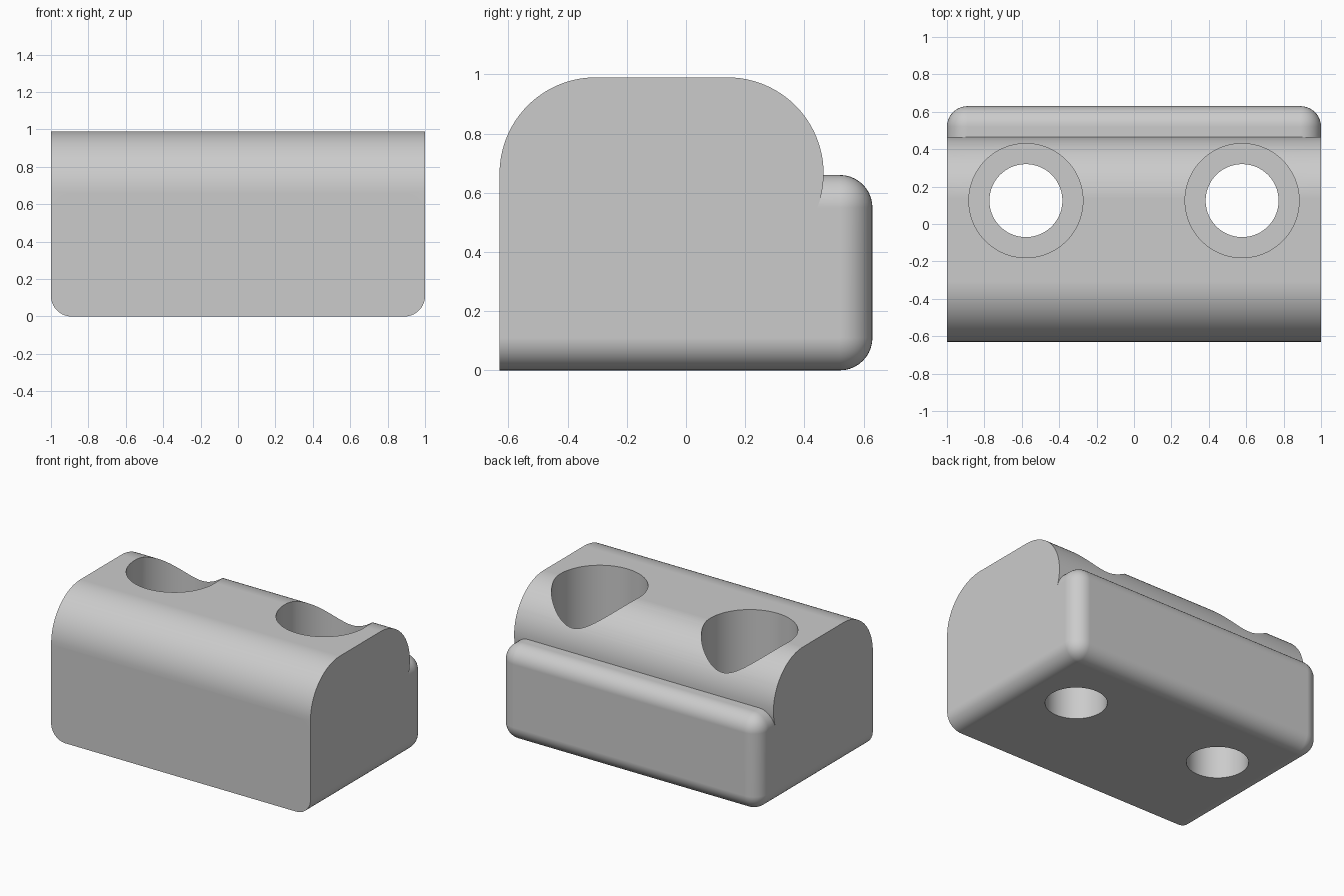
import bpy, bmesh, math

default = bpy.data.objects.get("Cube")
if default:
    bpy.data.objects.remove(default, do_unlink=True)

HALF_X, HALF_Y = 1.0, 0.63
BASE_TOP, EDGE_R = 0.66, 0.11
TOP, ARC_R, BODY_BACK = 0.99, 0.325, 0.465
HOLE_X, HOLE_Y, FLOOR = 0.578, 0.125, 0.33

grey = bpy.data.materials.new("light grey")
grey.use_nodes = True
colour = (0.6, 0.6, 0.6, 1)
grey.diffuse_color = colour
grey.node_tree.nodes["Principled BSDF"].inputs["Base Color"].default_value = colour


def add_object(name, bm):
    bmesh.ops.recalc_face_normals(bm, faces=bm.faces[:])
    mesh = bpy.data.meshes.new(name)
    bm.to_mesh(mesh)
    bm.free()
    mesh.materials.append(grey)
    obj = bpy.data.objects.new(name, mesh)
    bpy.context.collection.objects.link(obj)
    return obj


def extrude_along_x(name, profile):
    bm = bmesh.new()
    face = bm.faces.new([bm.verts.new((-HALF_X, y, z)) for y, z in profile])
    out = bmesh.ops.extrude_face_region(bm, geom=[face])
    moved = [v for v in out["geom"] if isinstance(v, bmesh.types.BMVert)]
    bmesh.ops.translate(bm, verts=moved, vec=(2 * HALF_X, 0, 0))
    return add_object(name, bm)


def cylinder(name, x, radius, z0, z1):
    bm = bmesh.new()
    bmesh.ops.create_cone(bm, cap_ends=True, segments=96, radius1=radius,
                          radius2=radius, depth=z1 - z0)
    bmesh.ops.translate(bm, verts=bm.verts[:], vec=(x, HOLE_Y, (z0 + z1) / 2))
    return add_object(name, bm)


def combine(target, other, operation):
    mod = target.modifiers.new("combine", "BOOLEAN")
    mod.operation = operation
    mod.solver = "EXACT"
    mod.object = other
    bpy.context.view_layer.objects.active = target
    bpy.ops.object.modifier_apply(modifier=mod.name)
    bpy.data.objects.remove(other, do_unlink=True)


# Base block: every edge rounded except those around the front face
bm = bmesh.new()
bmesh.ops.create_cube(bm, size=1)
for v in bm.verts:
    v.co = (v.co.x * 2 * HALF_X, v.co.y * 2 * HALF_Y, (v.co.z + 0.5) * BASE_TOP)
rounded = [e for e in bm.edges if any(v.co.y > 0 for v in e.verts)]
bmesh.ops.bevel(bm, geom=rounded, offset=EDGE_R, offset_type="OFFSET",
                segments=10, profile=0.5, affect="EDGES")
block = add_object("clamp_block", bm)

# Domed upper body: its back arc curls under into the base
arc_z = TOP - ARC_R
front_y, back_y = -HALF_Y + ARC_R, BODY_BACK - ARC_R
profile = [(-HALF_Y, 0.4)]
for i in range(25):
    a = math.radians(180 - 90 * i / 24)
    profile.append((front_y + ARC_R * math.cos(a), arc_z + ARC_R * math.sin(a)))
for i in range(33):
    a = math.radians(90 - 120 * i / 32)
    profile.append((back_y + ARC_R * math.cos(a), arc_z + ARC_R * math.sin(a)))
profile.append((profile[-1][0], 0.4))
combine(block, extrude_along_x("upper_body", profile), "UNION")

# Counterbored bolt holes
for x in (-HOLE_X, HOLE_X):
    combine(block, cylinder("counterbore", x, 0.305, FLOOR, 1.2), "DIFFERENCE")
    combine(block, cylinder("bolt_hole", x, 0.195, -0.1, 0.5), "DIFFERENCE")

# Smooth curves, crisp edges
bpy.ops.object.select_all(action="DESELECT")
block.select_set(True)
bpy.context.view_layer.objects.active = block
bpy.ops.object.shade_smooth_by_angle(angle=math.radians(25))
weighted = block.modifiers.new("even normals", "WEIGHTED_NORMAL")
weighted.keep_sharp = True
